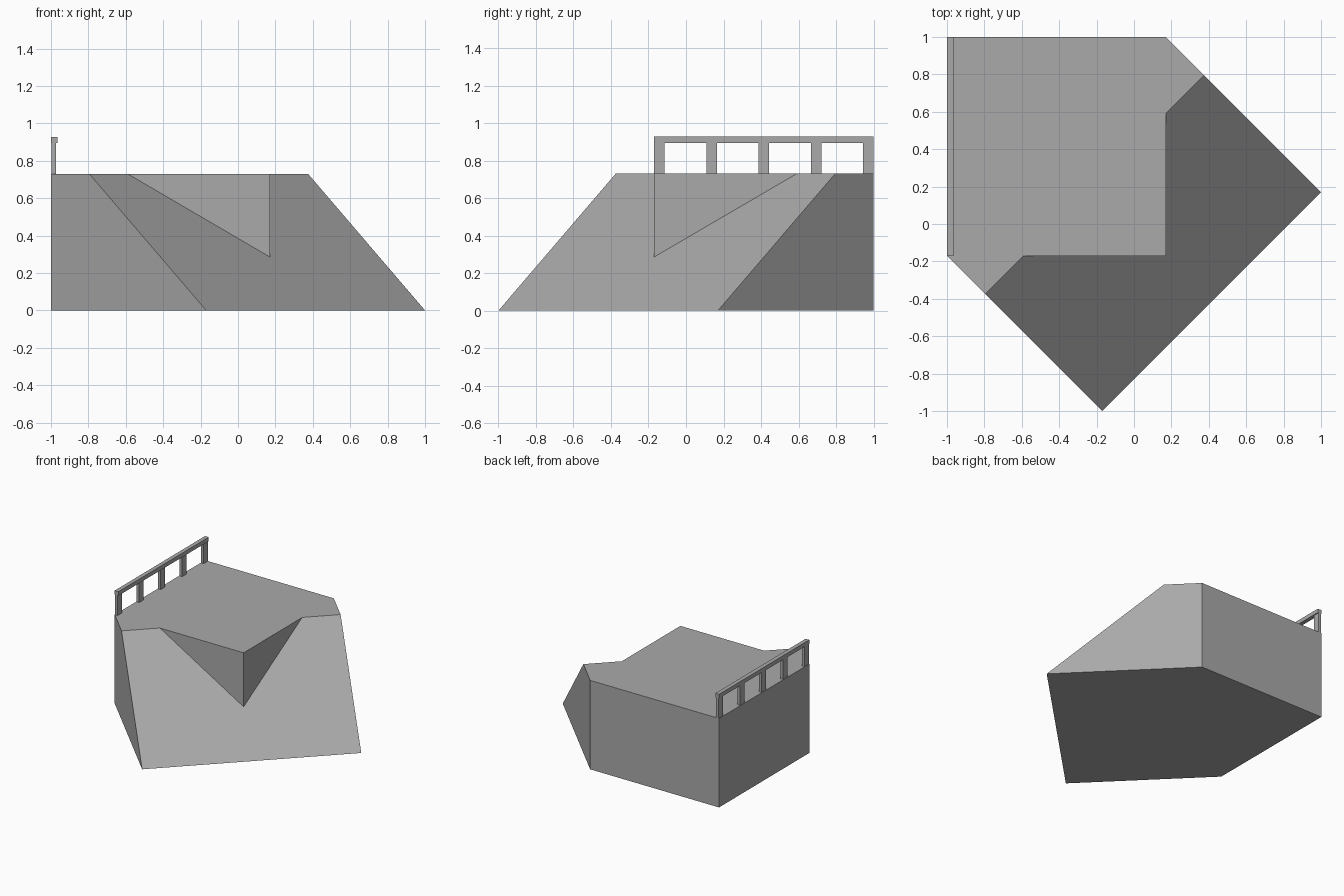
import bpy
import bmesh

cube = bpy.data.objects.get("Cube")
if cube:
    bpy.data.objects.remove(cube, do_unlink=True)

grey = bpy.data.materials.new("plain grey")
grey.use_nodes = True
COLOR = (0.4, 0.4, 0.4, 1)
grey.diffuse_color = COLOR
grey.node_tree.nodes["Principled BSDF"].inputs["Base Color"].default_value = COLOR

C = 0.17     # half-width offset of the square platform's corner
H = 0.73     # platform height
RIM = 0.42   # diagonal offset of the ramp's upper edge


def finish(name, bm):
    bmesh.ops.recalc_face_normals(bm, faces=bm.faces)
    mesh = bpy.data.meshes.new(name)
    bm.to_mesh(mesh)
    bm.free()
    mesh.materials.append(grey)
    obj = bpy.data.objects.new(name, mesh)
    bpy.context.collection.objects.link(obj)
    return obj


def box(name, lo, hi):
    bm = bmesh.new()
    bmesh.ops.create_cube(bm, size=1)
    for v in bm.verts:
        v.co = [(a + b) / 2 + c * (b - a) for a, b, c in zip(lo, hi, v.co)]
    return finish(name, bm)


# Platform with a diagonal ramp wrapped around its front left corner
rim_x = (1 + C + RIM) / 2          # where the ramp's upper edge meets its sides
rim_y = rim_x - RIM
slope_z = H * (1 - 3 * C) / (1 - C + RIM)
points = {
    "base_right": (-1, -C, 0), "base_back": (-1, 1, 0), "base_left": (C, 1, 0),
    "toe_left": (1, C, 0), "toe_right": (-C, -1, 0),
    "top_right": (-1, -C, H), "top_back": (-1, 1, H), "top_left": (C, 1, H),
    "rim_left": (rim_y, rim_x, H), "rim_right": (-rim_x, -rim_y, H),
    "notch_left": (C, C + RIM, H), "notch_right": (-C - RIM, -C, H),
    "corner": (C, -C, H), "corner_foot": (C, -C, slope_z),
}
faces = [
    "base_right base_back base_left toe_left toe_right",
    "top_right rim_right notch_right corner notch_left rim_left top_left top_back",
    "base_right base_back top_back top_right",
    "base_back base_left top_left top_back",
    "base_left toe_left rim_left top_left",
    "base_right toe_right rim_right top_right",
    "toe_right toe_left rim_left notch_left corner_foot notch_right rim_right",
    "corner corner_foot notch_left",
    "corner corner_foot notch_right",
]
bm = bmesh.new()
verts = {name: bm.verts.new(co) for name, co in points.items()}
for face in faces:
    bm.faces.new([verts[name] for name in face.split()])
finish("platform_and_ramp", bm)

# Railing along the right edge
box("handrail", (-1, -C, 0.895), (-0.966, 1, 0.928))
POSTS = 5
WIDTH = 0.056
for i in range(POSTS):
    y = -C + i * (1 + C - WIDTH) / (POSTS - 1)
    box(f"railing_post_{i + 1}", (-0.996, y, H), (-0.973, y + WIDTH, 0.895))
